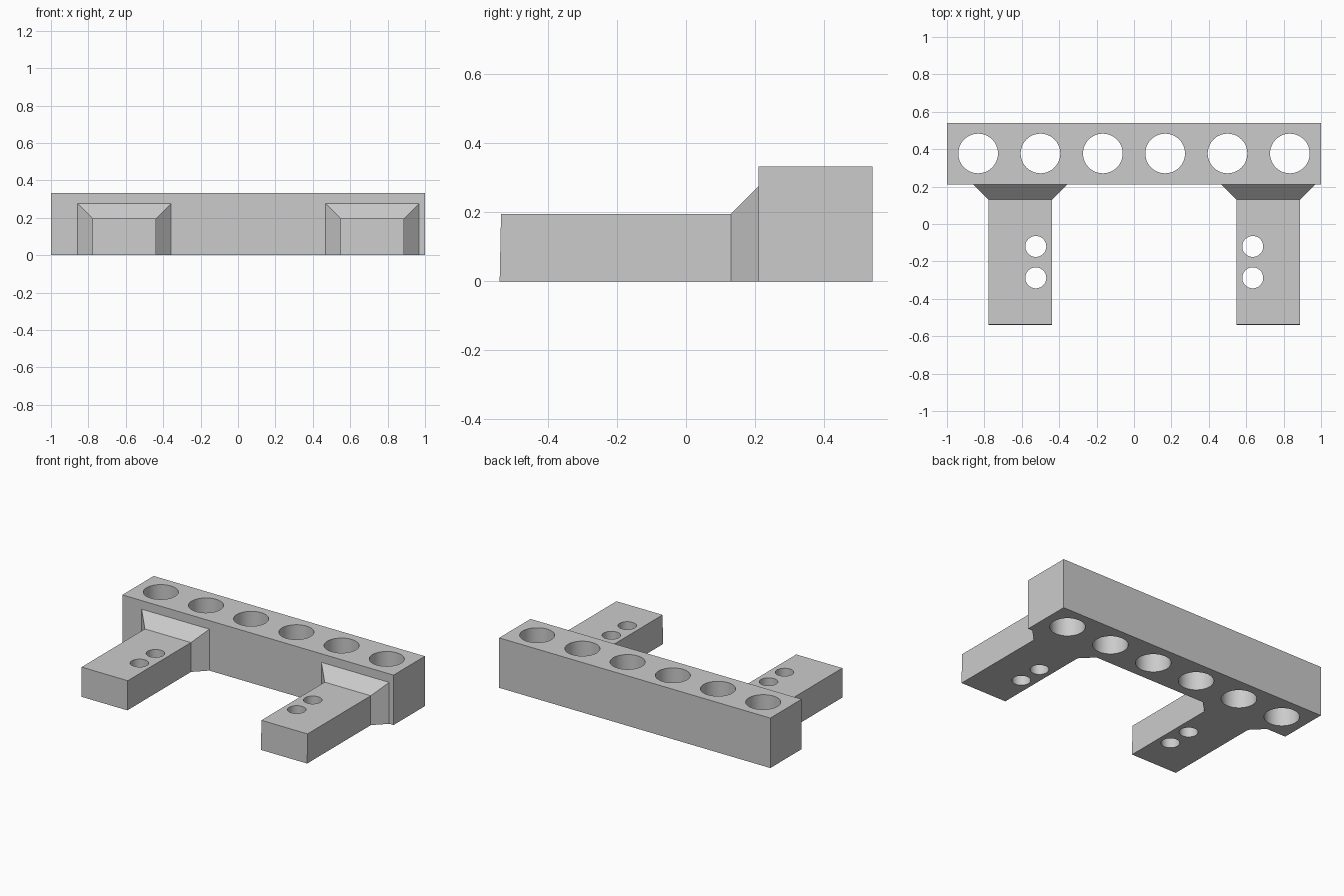
import bpy
import bmesh
from mathutils import Matrix, Vector

old = bpy.data.objects.get("Cube")
if old:
    bpy.data.objects.remove(old, do_unlink=True)

# One plain grey for the whole bracket
grey = bpy.data.materials.new("plain grey")
grey.use_nodes = True
colour = (0.6, 0.6, 0.6, 1)
grey.diffuse_color = colour
grey.node_tree.nodes["Principled BSDF"].inputs["Base Color"].default_value = colour


def add_object(name, bm):
    mesh = bpy.data.meshes.new(name)
    bmesh.ops.recalc_face_normals(bm, faces=bm.faces)
    bm.to_mesh(mesh)
    bm.free()
    mesh.materials.append(grey)
    obj = bpy.data.objects.new(name, mesh)
    bpy.context.collection.objects.link(obj)
    return obj


def block(low, high):
    low, high = Vector(low), Vector(high)
    bm = bmesh.new()
    bmesh.ops.create_cube(bm, size=1, matrix=Matrix.Translation((low + high) / 2)
                          @ Matrix.Diagonal((*(high - low), 1)))
    return bm


def drill(obj, centres, radius):
    """Cut vertical round holes through obj and apply the cut."""
    bm = bmesh.new()
    for x, y in centres:
        bmesh.ops.create_cone(bm, cap_ends=True, segments=48, radius1=radius,
                              radius2=radius, depth=2,
                              matrix=Matrix.Translation((x, y, 0.1)))
    cutter = add_object("hole_cutter", bm)
    cutter.hide_render = True
    cut = obj.modifiers.new("holes", "BOOLEAN")
    cut.operation = "DIFFERENCE"
    cut.solver = "EXACT"
    cut.object = cutter
    bpy.ops.object.select_all(action="DESELECT")
    obj.select_set(True)
    bpy.context.view_layer.objects.active = obj
    bpy.ops.object.modifier_apply(modifier=cut.name)
    bpy.data.objects.remove(cutter, do_unlink=True)
    bpy.ops.object.shade_smooth_by_angle()


BAR_FRONT, ARM_ROOT, ARM_END = 0.21, 0.13, -0.54
ARM_TOP, FLARE = 0.196, 0.08

# Long rail with a row of six holes
rail = add_object("rail", block((-1, BAR_FRONT, 0), (1, 0.54, 0.333)))
drill(rail, [((i - 2.5) / 3, 0.377) for i in range(6)], 0.106)

# Two arms, each flaring out where it meets the rail
for name, centre, inward in (("right_arm", -0.608, 1), ("left_arm", 0.718, -1)):
    bm = block((centre - 0.17, ARM_END, 0), (centre + 0.17, ARM_ROOT, ARM_TOP))
    root = max(bm.faces, key=lambda f: f.calc_center_median().y)
    flare = bmesh.ops.extrude_discrete_faces(bm, faces=[root])["faces"][0]
    for v in flare.verts:
        v.co.y = BAR_FRONT
        v.co.x += FLARE if v.co.x > centre else -FLARE
        if v.co.z > 0.1:
            v.co.z += FLARE
    # The end face leans back very slightly
    for v in bm.verts:
        if v.co.y < 0 and v.co.z > 0.1:
            v.co.y += 0.004
    arm = add_object(name, bm)
    hole_x = centre + inward * 0.083
    drill(arm, [(hole_x, -0.12), (hole_x, -0.288)], 0.056)
